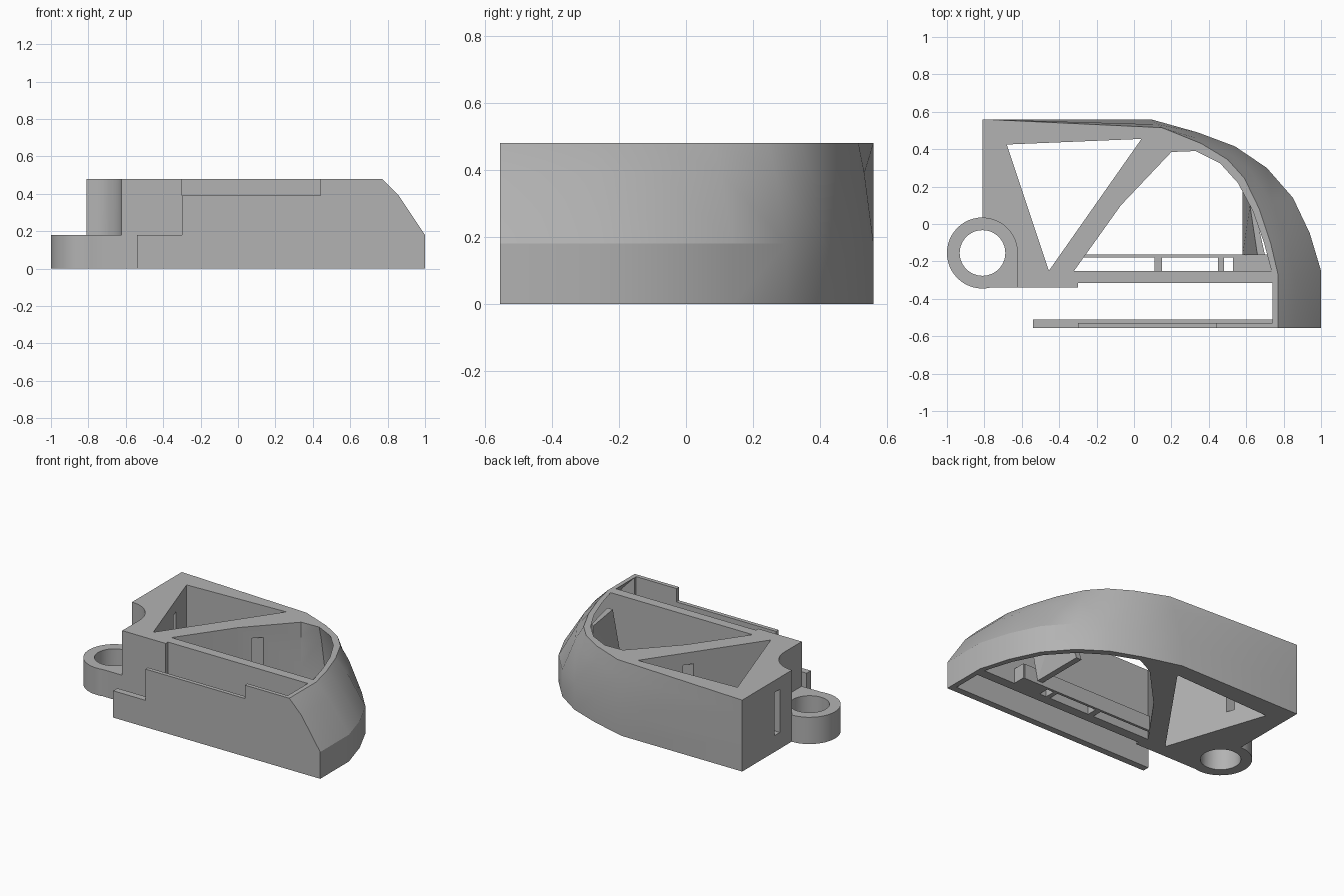
import bpy, bmesh
from math import cos, sin, tau

cube = bpy.data.objects.get("Cube")
if cube:
    bpy.data.objects.remove(cube, do_unlink=True)

grey = bpy.data.materials.new("plain grey")
grey.use_nodes = True
colour = (0.45, 0.45, 0.45, 1)
grey.diffuse_color = colour
grey.node_tree.nodes["Principled BSDF"].inputs["Base Color"].default_value = colour


def loft(name, levels):
    """Closed solid through stacked (height, outline) levels."""
    bm = bmesh.new()
    rings = [[bm.verts.new((x, y, z)) for x, y in pts] for z, pts in levels]
    bm.faces.new(rings[0][::-1])
    bm.faces.new(rings[-1])
    n = len(rings[0])
    sides = []
    for low, high in zip(rings, rings[1:]):
        for i in range(n):
            j = (i + 1) % n
            sides.append(bm.faces.new((low[i], low[j], high[j], high[i])))
    bmesh.ops.triangulate(bm, faces=sides)
    bmesh.ops.recalc_face_normals(bm, faces=bm.faces)
    mesh = bpy.data.meshes.new(name)
    bm.to_mesh(mesh)
    bm.free()
    mesh.materials.append(grey)
    ob = bpy.data.objects.new(name, mesh)
    bpy.context.collection.objects.link(ob)
    return ob


def prism(name, pts, z0, z1):
    return loft(name, [(z0, pts), (z1, pts)])


def box(name, x0, x1, y0, y1, z0, z1):
    return prism(name, [(x0, y0), (x1, y0), (x1, y1), (x0, y1)], z0, z1)


def disc(name, x, y, r, z0, z1, n=48):
    return prism(name, [(x + r * cos(tau * i / n), y + r * sin(tau * i / n))
                        for i in range(n)], z0, z1)


def combine(target, tool, operation):
    mod = target.modifiers.new("combine", "BOOLEAN")
    mod.operation, mod.solver, mod.object = operation, "EXACT", tool
    bpy.context.view_layer.objects.active = target
    bpy.ops.object.modifier_apply(modifier=mod.name)
    bpy.data.objects.remove(tool, do_unlink=True)


def blend(a, b, t):
    return [(p[0] + (q[0] - p[0]) * t, p[1] + (q[1] - p[1]) * t) for p, q in zip(a, b)]


def sloped(name, low, high, z0, z1):
    """Upright to the ridge, then leaning inward to the top rim."""
    return loft(name, [(z0, low), (0.18, low), (0.39, blend(low, high, 0.61)),
                       (0.48, high)] + ([(z1, high)] if z1 > 0.48 else []))


# Outer body with a curved, leaning end
left_side = [(-0.54, -0.555), (-0.54, -0.34), (-0.81, -0.34), (-0.81, 0.56)]
outer_low = [(0.09, 0.56), (0.34, 0.49), (0.54, 0.415), (0.71, 0.30),
             (0.85, 0.14), (0.94, -0.05), (1, -0.25), (1, -0.555)]
outer_top = [(0.15, 0.515), (0.36, 0.43), (0.50, 0.345), (0.59, 0.245),
             (0.67, 0.08), (0.73, -0.10), (0.77, -0.27), (0.77, -0.555)]
body = sloped("body_shell", left_side + outer_low, left_side + outer_top, 0, 0.48)

# Room for the hinge ring above its flange
RX, RY, R = -0.81, -0.155, 0.187
combine(body, disc("clearance", RX, RY, R, 0.18, 0.6), "DIFFERENCE")
combine(body, box("clearance", -0.9, RX + R, -0.4, RY, 0.18, 0.6), "DIFFERENCE")

# Triangular window
combine(body, prism("window", [(-0.68, 0.425), (0.04, 0.455), (-0.455, -0.25)],
                    -0.1, 0.6), "DIFFERENCE")

# Curved pocket that follows the shell
strut_side = [(-0.32, -0.25), (-0.07, 0.10), (0.20, 0.385)]
inner_low = [(0.33, 0.45), (0.52, 0.375), (0.68, 0.27), (0.815, 0.12),
             (0.905, -0.06), (0.965, -0.25)]
inner_top = [(0.33, 0.39), (0.46, 0.325), (0.555, 0.22), (0.635, 0.07),
             (0.695, -0.10), (0.735, -0.25)]
combine(body, sloped("pocket", strut_side + inner_low, strut_side + inner_top,
                     -0.1, 0.6), "DIFFERENCE")


# Front channel between the thin wall and the beam
def channel(end):
    return [(-0.7, -0.51), (end, -0.51), (end, -0.315), (-0.3, -0.315),
            (-0.3, -0.34), (-0.7, -0.34)]


combine(body, sloped("channel", channel(0.965), channel(0.74), -0.1, 0.6), "DIFFERENCE")

# Stepped top and inner ledge of the front wall
for x0, x1, y1, z in [(-0.6, -0.3, -0.45, 0.18), (-0.4, 0.44, -0.45, 0.39)]:
    combine(body, box("step", x0, x1, -0.6, y1, z, 0.6), "DIFFERENCE")
combine(body, box("ledge", -0.4, 0.74, -0.528, -0.45, 0.18, 0.6), "DIFFERENCE")

# Strap slot through the side wall and the diagonal strut
combine(body, box("slot", -0.9, 0.12, 0.16, 0.215, 0.11, 0.40), "DIFFERENCE")

# Hinge ring
combine(body, disc("flange", RX, RY, 0.19, 0, 0.18), "UNION")
combine(body, disc("bore", RX, RY, 0.122, -0.1, 0.3), "DIFFERENCE")

# Low rail with cross bars behind the beam
box("rear_rail", -0.27, 0.72, -0.18, -0.163, 0, 0.1)
for i, (x0, x1) in enumerate([(0.11, 0.15), (0.45, 0.48), (0.53, 0.73)]):
    box(f"cross_bar_{i + 1}", x0, x1, -0.25, -0.165, 0, 0.1)

# Leaning rib inside the curved end
loft("inner_rib", [(0.02, [(0.58, -0.165), (0.62, -0.165), (0.62, 0.2), (0.58, 0.2)]),
                   (0.42, [(0.66, -0.165), (0.70, -0.165), (0.645, 0.08), (0.62, 0.1)])])

# Soft shading on the round parts only
bpy.ops.object.select_all(action="DESELECT")
body.select_set(True)
bpy.context.view_layer.objects.active = body
bpy.ops.object.shade_smooth_by_angle(angle=0.4)
